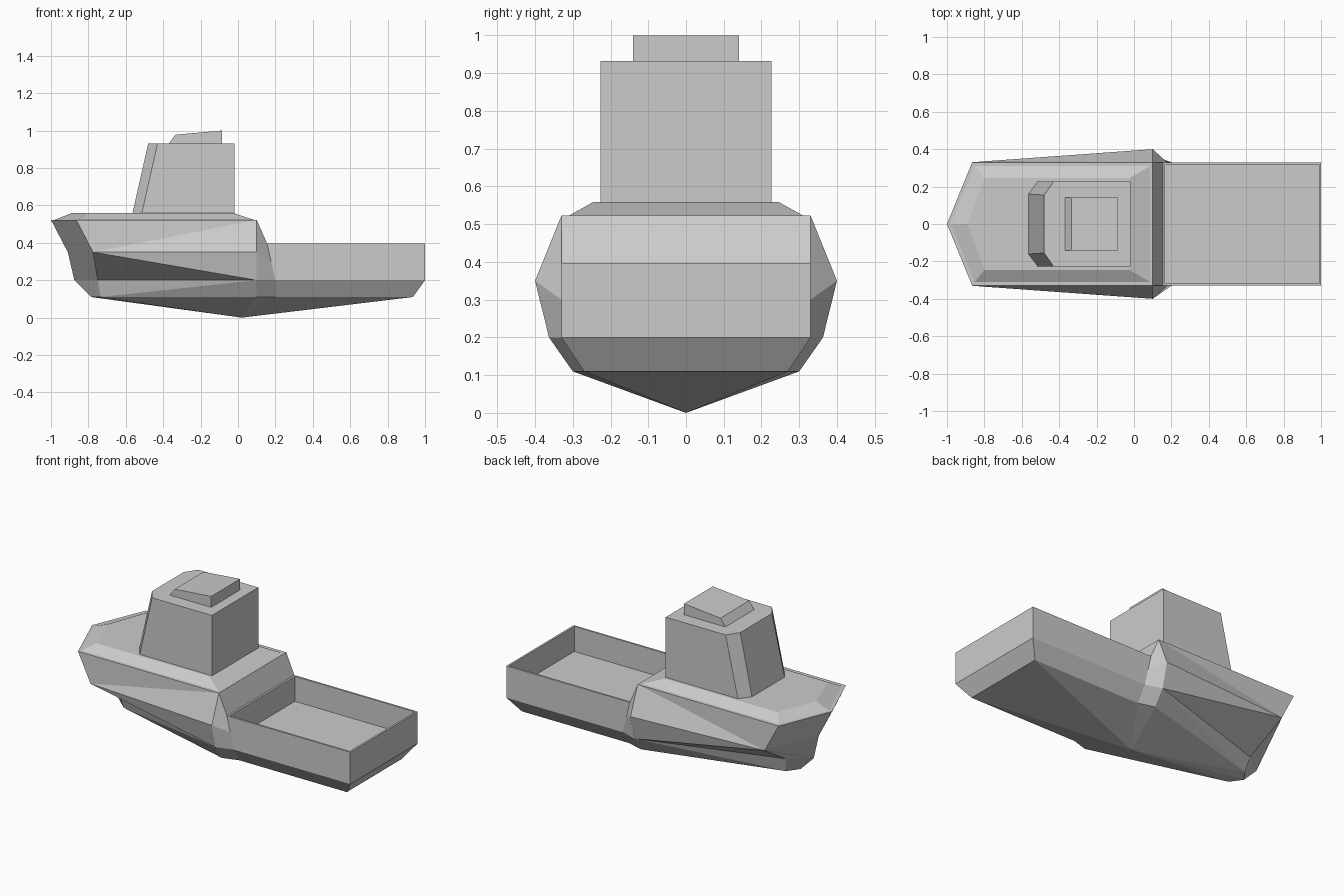
import bpy, bmesh
from mathutils import Vector

if "Cube" in bpy.data.objects:
    bpy.data.objects.remove(bpy.data.objects["Cube"])


def mirrored(half):
    """Close a half outline by mirroring it across y = 0."""
    return half + [(x, -y, z) for x, y, z in reversed(half) if y > 1e-6]


def loft(bm, rings):
    """Skin equally sized closed rings with quads, return vertex rows."""
    rows = [[bm.verts.new(p) for p in r] for r in rings]
    n = len(rows[0])
    for a, b in zip(rows, rows[1:]):
        for i in range(n):
            j = (i + 1) % n
            bm.faces.new((a[i], a[j], b[j], b[i]))
    return rows


def finish(bm, name):
    bmesh.ops.recalc_face_normals(bm, faces=bm.faces[:])
    me = bpy.data.meshes.new(name)
    bm.to_mesh(me)
    bm.free()
    ob = bpy.data.objects.new(name, me)
    bpy.context.collection.objects.link(ob)
    return ob


def block(name, lower, upper):
    """Closed solid between two mirrored outlines."""
    bm = bmesh.new()
    a, b = loft(bm, [mirrored(lower), mirrored(upper)])
    bm.faces.new(a)
    bm.faces.new(b)
    return finish(bm, name)


# Hull: waterlines from sheer to bilge, stations run stern to bow tip
levels = [
    [(1, .33, .397), (.155, .33, .397), (.10, .33, .523), (-.865, .33, .523), (-1, 0, .523)],
    [(1, .33, .30), (.177, .33, .30), (.10, .40, .35), (-.775, .337, .35), (-.91, 0, .35)],
    [(1, .33, .20), (.20, .33, .20), (.10, .363, .20), (-.75, .095, .20), (-.875, 0, .20)],
    [(.935, .27, .11), (.20, .27, .11), (.10, .30, .11), (-.735, .07, .11), (-.785, 0, .11)],
]
bm = bmesh.new()
rows = loft(bm, [mirrored(l) for l in levels])
sheer, bilge = rows[0], rows[-1]
n = len(sheer)

# Fore deck and the step behind it
bm.faces.new(sheer[2:7])
bm.faces.new((sheer[1], sheer[2], sheer[6], sheer[7]))
tray = bm.faces.new((sheer[0], sheer[1], sheer[7], sheer[8]))

# Bottom runs to a single keel point
keel = bm.verts.new((.02, 0, 0))
for i in range(n):
    bm.faces.new((bilge[i], bilge[(i + 1) % n], keel))

# Crease the twisted side panels along one diagonal
for up, lo, u, l in ((0, 1, 2, 3), (1, 2, 3, 2), (2, 3, 2, 3)):
    for s in (lambda k: k, lambda k: 8 - k):
        a, b = rows[up][s(u)], rows[lo][s(l)]
        face = next(f for f in a.link_faces if b in f.verts)
        bmesh.utils.face_split(face, a, b)

# Sunken stern well with a thin rim
bmesh.ops.recalc_face_normals(bm, faces=bm.faces[:])
bmesh.ops.inset_region(bm, faces=[tray], thickness=.017)
floor = bmesh.ops.extrude_discrete_faces(bm, faces=[tray])["faces"][0]
bmesh.ops.translate(bm, verts=floor.verts[:], vec=Vector((0, 0, -.155)))
finish(bm, "hull")

# Raised fore deck
block("raised_deck",
      [(.085, .31, .523), (-.853, .31, .523), (-.98, 0, .523)],
      [(-.025, .245, .559), (-.80, .245, .559), (-.89, 0, .559)])

# Wheelhouse with chamfered, raked front
block("wheelhouse",
      [(-.02, .227, .555), (-.515, .227, .555), (-.565, .16, .555)],
      [(-.02, .227, .932), (-.43, .227, .932), (-.48, .155, .932)])

# Roof box
block("roof_box",
      [(-.085, .141, .93), (-.37, .141, .93)],
      [(-.085, .141, 1.0), (-.335, .141, .978)])
